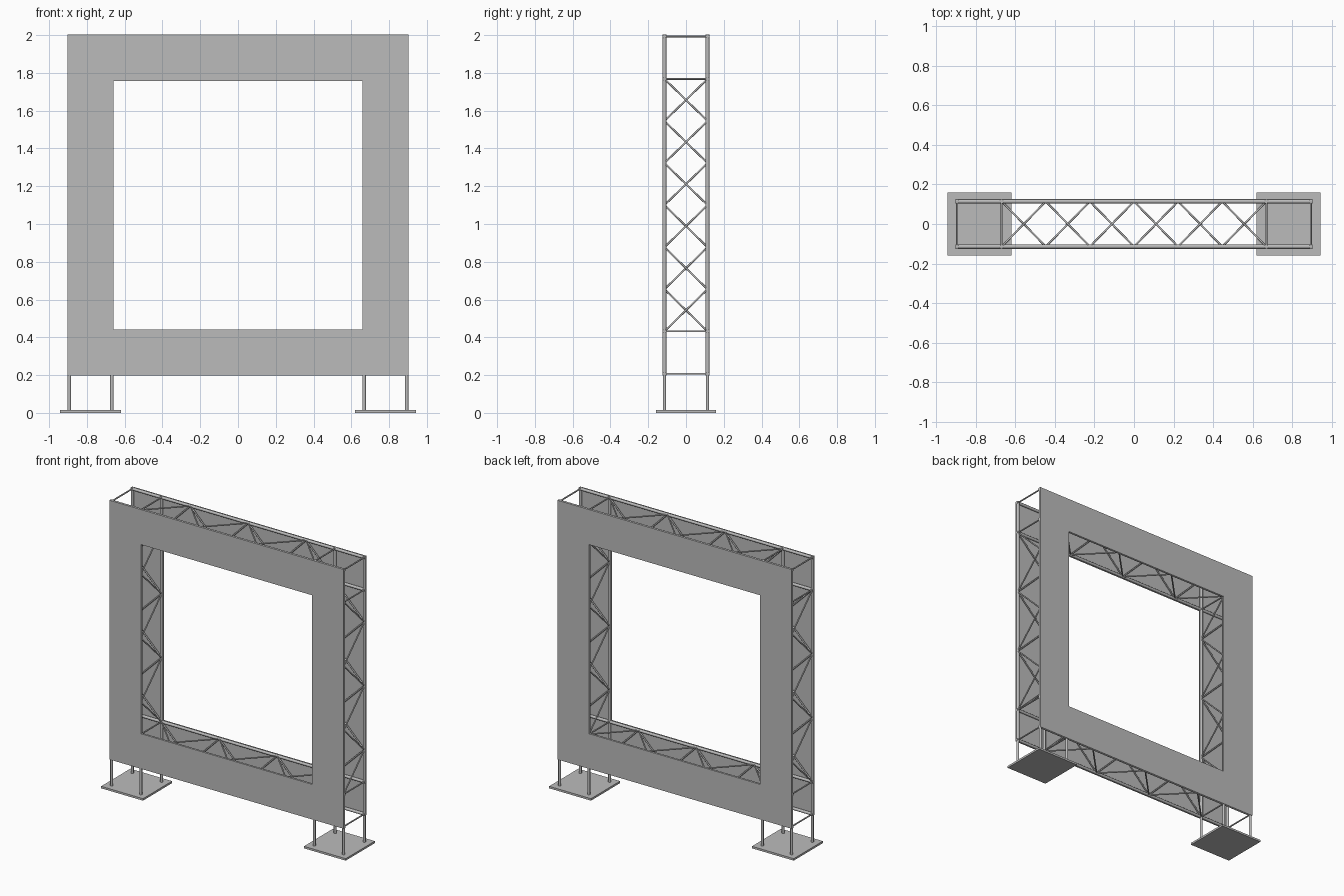
import bpy, bmesh, math
from mathutils import Vector, Matrix

if "Cube" in bpy.data.objects:
    bpy.data.objects.remove(bpy.data.objects["Cube"])

OUT, INN, DEP = 0.893, 0.668, 0.114   # tube centre lines: outer square, inner square, depth
CZ = 1.1                              # height of the frame centre
R_TUBE, R_BRACE = 0.010, 0.005
BAYS = 6

metal = bpy.data.materials.new("light grey")
metal.diffuse_color = (0.5, 0.5, 0.5, 1)
metal.use_nodes = True
metal.node_tree.nodes["Principled BSDF"].inputs["Base Color"].default_value = metal.diffuse_color


def finish(name, bm, smooth=False):
    bmesh.ops.recalc_face_normals(bm, faces=bm.faces)
    mesh = bpy.data.meshes.new(name)
    bm.to_mesh(mesh)
    bm.free()
    mesh.materials.append(metal)
    ob = bpy.data.objects.new(name, mesh)
    bpy.context.collection.objects.link(ob)
    if smooth:
        bpy.ops.object.select_all(action='DESELECT')
        ob.select_set(True)
        bpy.context.view_layer.objects.active = ob
        bpy.ops.object.shade_smooth_by_angle(angle=math.radians(50))
    return ob


def rod(bm, a, b, r, sides):
    a, b = Vector(a), Vector(b)
    d = b - a
    m = Matrix.Translation((a + b) / 2) @ d.to_track_quat('Z', 'Y').to_matrix().to_4x4()
    bmesh.ops.create_cone(bm, cap_ends=True, segments=sides, radius1=r, radius2=r,
                          depth=d.length, matrix=m)


def box(bm, lo, hi):
    lo, hi = Vector(lo), Vector(hi)
    m = Matrix.Translation((lo + hi) / 2) @ Matrix.Diagonal((*(hi - lo), 1))
    bmesh.ops.create_cube(bm, size=1, matrix=m)


# Four truss sides: the top one, turned in quarter steps about the frame centre
for k, side in enumerate(("top", "right", "bottom", "left")):
    ca, sa = round(math.cos(k * math.pi / 2)), round(math.sin(k * math.pi / 2))

    def place(u, v, y):
        return (u * ca + v * sa, y, CZ - u * sa + v * ca)

    # long chords
    bm = bmesh.new()
    for v in (OUT, INN):
        for y in (-DEP, DEP):
            end = OUT + 0.009
            rod(bm, place(-end, v, y), place(end, v, y), R_TUBE, 12)
    finish(side + "_truss_chords", bm, True)

    # zigzag braces on the outer, inner, front and back faces
    bm = bmesh.new()
    step = 2 * INN / BAYS
    mid = (OUT + INN) / 2
    half = (OUT - INN) / 2
    for i in range(BAYS):
        u0, u1 = -INN + i * step, -INN + (i + 1) * step
        s = 1 if i % 2 else -1
        rod(bm, place(u0, OUT, s * DEP), place(u1, OUT, -s * DEP), R_BRACE, 8)
        rod(bm, place(u0, INN, -s * DEP), place(u1, INN, s * DEP), R_BRACE, 8)
        for y in (-DEP, DEP):
            t = s if y > 0 else -s
            rod(bm, place(u0, mid + t * half, y), place(u1, mid - t * half, y), R_BRACE, 8)
    # cross rungs of one corner block
    for u, v in ((OUT, OUT), (OUT, INN), (INN, OUT), (INN, INN)):
        rod(bm, place(u, v, -DEP), place(u, v, DEP), R_BRACE, 8)
    finish(side + "_truss_braces", bm, True)

# Front and back cover panels: square sheets with a square window
for name, y in (("front_panel", -0.1245), ("back_panel", 0.1245)):
    bm = bmesh.new()
    rings = []
    for h in (0.902, 0.658):
        rings.append([bm.verts.new((sx * h, y - 0.001, CZ + sz * h))
                      for sx, sz in ((-1, -1), (1, -1), (1, 1), (-1, 1))])
    faces = []
    for i in range(4):
        j = (i + 1) % 4
        faces.append(bm.faces.new((rings[0][i], rings[0][j], rings[1][j], rings[1][i])))
    ext = bmesh.ops.extrude_face_region(bm, geom=faces, use_keep_orig=True)
    verts = [e for e in ext["geom"] if isinstance(e, bmesh.types.BMVert)]
    bmesh.ops.translate(bm, verts=verts, vec=(0, 0.002, 0))
    finish(name, bm)

# Feet: base plate with four legs each
for name, s in (("left", -1), ("right", 1)):
    cx = s * (OUT + INN) / 2
    bm = bmesh.new()
    box(bm, (cx - 0.161, -0.16, 0), (cx + 0.161, 0.16, 0.014))
    finish(name + "_base_plate", bm)
    bm = bmesh.new()
    for x in (OUT, INN):
        for y in (-DEP, DEP):
            rod(bm, (s * x, y, 0.012), (s * x, y, CZ - OUT), 0.009, 12)
    finish(name + "_legs", bm, True)
